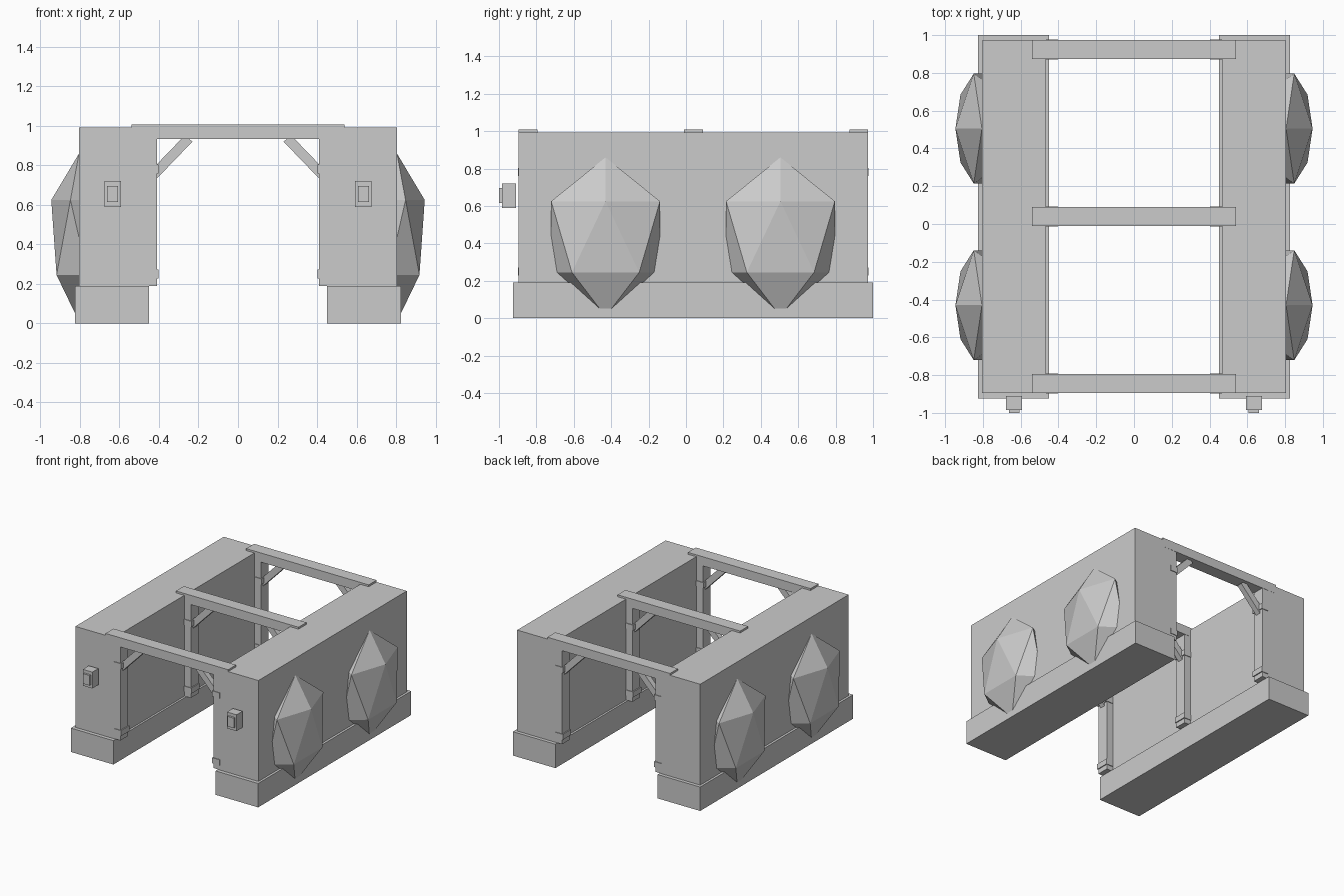
import bpy
import bmesh
import math
from mathutils import Matrix

cube = bpy.data.objects.get("Cube")
if cube:
    bpy.data.objects.remove(cube, do_unlink=True)

# Single flat colour
grey = bpy.data.materials.new("plain grey")
grey.use_nodes = True
colour = (0.6, 0.6, 0.6, 1)
grey.diffuse_color = colour
grey.node_tree.nodes["Principled BSDF"].inputs["Base Color"].default_value = colour


def finish(name, bm):
    mesh = bpy.data.meshes.new(name)
    bmesh.ops.recalc_face_normals(bm, faces=bm.faces)
    bm.to_mesh(mesh)
    bm.free()
    mesh.materials.append(grey)
    obj = bpy.data.objects.new(name, mesh)
    bpy.context.collection.objects.link(obj)
    return obj


def box(name, x, y, z, tilt=0.0):
    """Box from (low, high) ranges, optionally tilted about its own y axis."""
    ranges = (x, y, z)
    centre = [(a + b) / 2 for a, b in ranges]
    size = [abs(b - a) for a, b in ranges]
    bm = bmesh.new()
    matrix = (Matrix.Translation(centre) @ Matrix.Rotation(tilt, 4, "Y")
              @ Matrix.Diagonal((*size, 1)))
    bmesh.ops.create_cube(bm, size=1, matrix=matrix)
    return finish(name, bm)


def crystal(name, side, y):
    """Stretched icosahedron half sunk into the outer wall."""
    bm = bmesh.new()
    matrix = (Matrix.Translation((side * 0.805, y, 0.435))
              @ Matrix.Rotation(0 if side > 0 else math.pi, 4, "Z")
              @ Matrix.Diagonal((0.157, 0.342, 0.425, 1)))
    bmesh.ops.create_icosphere(bm, subdivisions=1, radius=1, matrix=matrix)
    return finish(name, bm)


frames = {"front": -0.845, "middle": 0.04, "back": 0.923}

for label, side in (("left", 1), ("right", -1)):
    def span(low, high):
        return (side * low, side * high)

    # Plinth and wall
    box(f"{label}_base", span(0.45, 0.825), (-0.925, 1.0), (0, 0.19))
    box(f"{label}_wall", span(0.466, 0.806), (-0.895, 0.972), (0.19, 0.993))

    # Control box with raised panel
    box(f"{label}_control_box", span(0.593, 0.677), (-0.985, -0.91), (0.59, 0.72))
    box(f"{label}_control_panel", span(0.607, 0.663), (-1.0, -0.97), (0.615, 0.695))

    # Crystals on the outer wall
    for place, y in (("front", -0.43), ("back", 0.505)):
        crystal(f"{label}_{place}_crystal", side, y)

    # Posts with brackets and slanted braces
    for place, y in frames.items():
        box(f"{label}_{place}_post", span(0.41, 0.47), (y - 0.048, y + 0.048), (0.19, 0.94))
        for part, z in (("lower", 0.25), ("upper", 0.782)):
            box(f"{label}_{place}_{part}_bracket", span(0.402, 0.467),
                (y - 0.053, y + 0.053), (z - 0.022, z + 0.022))
        box(f"{label}_{place}_brace", span(0.318, 0.368), (y - 0.022, y + 0.022),
            (0.705, 0.975), tilt=-side * math.radians(44))

# Cross beams over the passage
for place, y in frames.items():
    box(f"{place}_beam", (-0.54, 0.54), (y - 0.05, y + 0.05), (0.935, 1.008))
